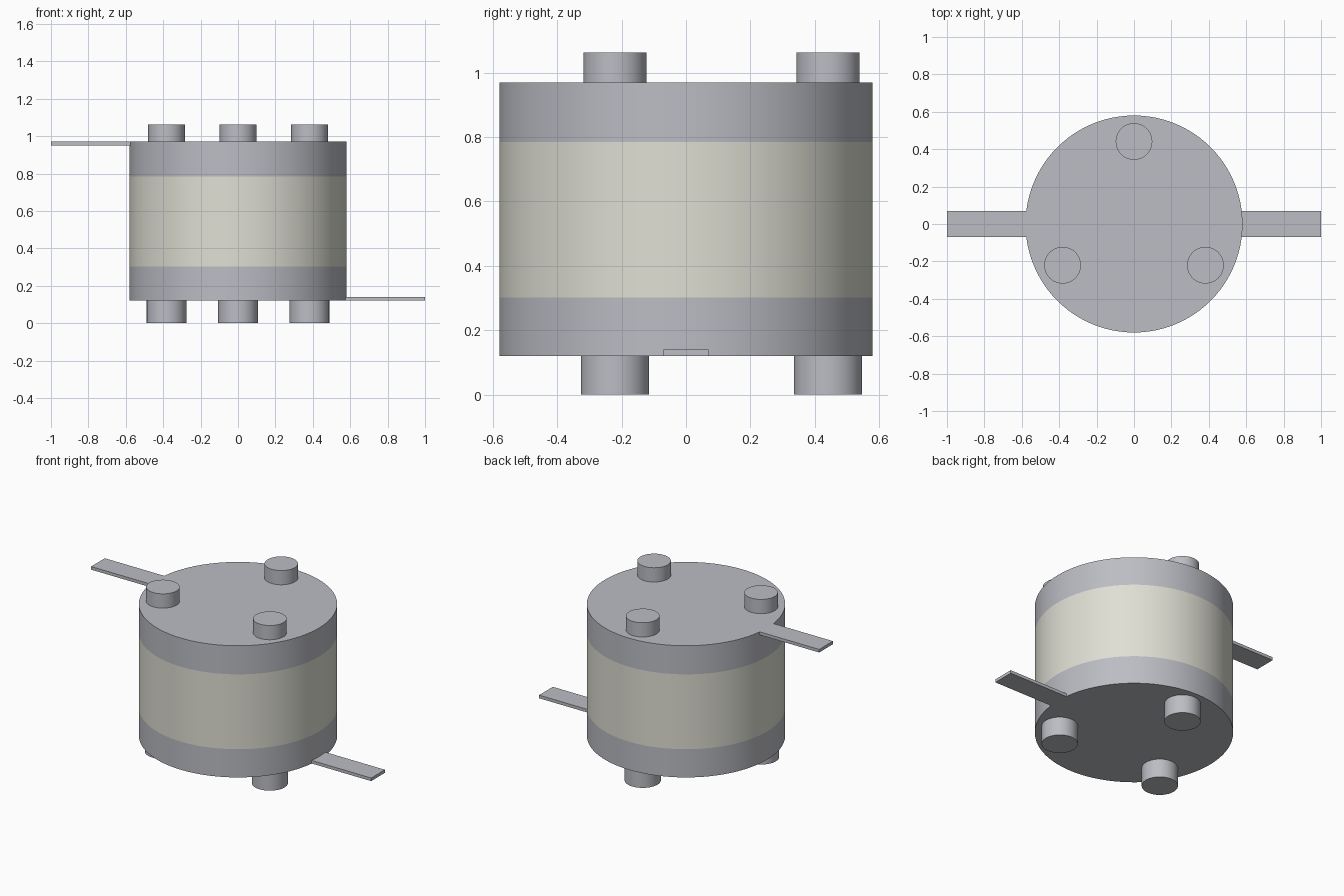
import bpy
import bmesh
from math import radians, sin, cos

cube = bpy.data.objects.get("Cube")
if cube:
    bpy.data.objects.remove(cube, do_unlink=True)


def make_material(name, rgb):
    mat = bpy.data.materials.new(name)
    mat.use_nodes = True
    colour = (*rgb, 1.0)
    mat.diffuse_color = colour
    bsdf = mat.node_tree.nodes["Principled BSDF"]
    bsdf.inputs["Base Color"].default_value = colour
    return mat


metal = make_material("grey metal", (0.50, 0.51, 0.55))
ceramic = make_material("cream ceramic", (0.74, 0.74, 0.66))

BASE, LOW_BAND, HIGH_BAND, TOP = 0.12, 0.302, 0.785, 0.97
BODY_RADIUS = 0.58
TAB_THICKNESS = 0.02


def finish(bm, name, materials, smooth=True):
    bmesh.ops.recalc_face_normals(bm, faces=bm.faces)
    mesh = bpy.data.meshes.new(name)
    bm.to_mesh(mesh)
    bm.free()
    for mat in materials:
        mesh.materials.append(mat)
    obj = bpy.data.objects.new(name, mesh)
    bpy.context.collection.objects.link(obj)
    if smooth:
        bpy.ops.object.select_all(action="DESELECT")
        obj.select_set(True)
        bpy.context.view_layer.objects.active = obj
        bpy.ops.object.shade_smooth_by_angle(angle=radians(30))
    return obj


def column(name, x, y, radius, levels, sides, materials, pick=lambda z: 0):
    """Capped upright cylinder with a ring of vertices at every level."""
    bm = bmesh.new()
    rings = []
    for z in levels:
        rings.append([bm.verts.new((x + radius * cos(radians(360 * i / sides)),
                                    y + radius * sin(radians(360 * i / sides)), z))
                      for i in range(sides)])
    for low, high in zip(rings, rings[1:]):
        for i in range(sides):
            j = (i + 1) % sides
            bm.faces.new((low[i], low[j], high[j], high[i]))
    bm.faces.new(rings[0])
    bm.faces.new(rings[-1])
    for face in bm.faces:
        face.material_index = pick(face.calc_center_median().z)
    return finish(bm, name, materials)


def tab(name, side, z):
    """Thin flat strip running outwards from the casing."""
    bm = bmesh.new()
    bmesh.ops.create_cube(bm, size=1)
    inner, outer = BODY_RADIUS - 0.02, 1.0
    bmesh.ops.scale(bm, vec=(outer - inner, 0.14, TAB_THICKNESS), verts=bm.verts)
    bmesh.ops.translate(bm, vec=(side * (inner + outer) / 2, 0, z), verts=bm.verts)
    return finish(bm, name, [metal], smooth=False)


# Casing: ceramic ring between two metal end bands
column("casing", 0, 0, BODY_RADIUS, (BASE, LOW_BAND, HIGH_BAND, TOP), 96,
       [metal, ceramic], lambda z: int(LOW_BAND < z < HIGH_BAND))

# Three studs on top and three slightly wider feet below
for label, angle in (("back", 90), ("right", 210), ("left", 330)):
    px, py = 0.441 * cos(radians(angle)), 0.441 * sin(radians(angle))
    column(label + "_top_stud", px, py, 0.098, (TOP, 1.062), 48, [metal])
    column(label + "_foot", px, py, 0.106, (0, BASE), 48, [metal])

# Terminal tabs on opposite sides and ends
tab("upper_right_tab", -1, TOP - TAB_THICKNESS / 2)
tab("lower_left_tab", 1, BASE + TAB_THICKNESS / 2)
